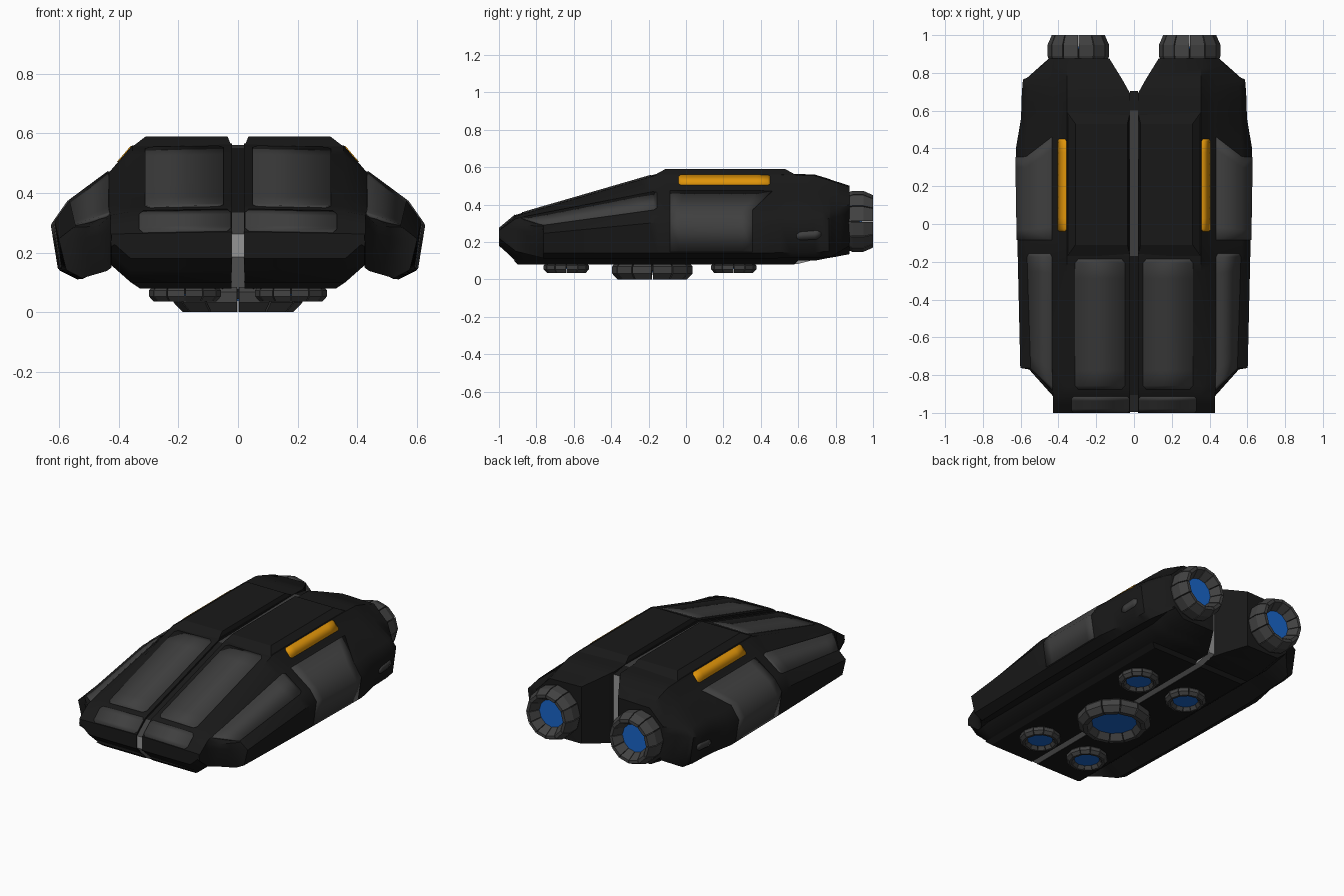
import bpy, bmesh, math
from mathutils import Matrix, Vector

if "Cube" in bpy.data.objects:
    bpy.data.objects.remove(bpy.data.objects["Cube"])


def material(name, r, g, b):
    m = bpy.data.materials.new(name)
    m.diffuse_color = (r, g, b, 1)
    m.use_nodes = True
    m.node_tree.nodes["Principled BSDF"].inputs["Base Color"].default_value = m.diffuse_color
    return m


HULL = material("hull black", 0.0095, 0.0095, 0.0095)
PANEL = material("panel grey", 0.05, 0.05, 0.05)
METAL = material("nozzle grey", 0.055, 0.055, 0.055)
LIGHT = material("spine light grey", 0.3, 0.3, 0.3)
ORANGE = material("marker orange", 0.75, 0.30, 0.003)
BLUE = material("thruster blue", 0.010, 0.13, 0.58)


def finish(name, bm, mats, mirror=True, thick=0, smooth=False):
    bmesh.ops.recalc_face_normals(bm, faces=bm.faces)
    me = bpy.data.meshes.new(name)
    bm.to_mesh(me)
    bm.free()
    for m in mats:
        me.materials.append(m)
    if smooth:
        me.shade_smooth()
        me.set_sharp_from_angle(angle=math.radians(44))
    ob = bpy.data.objects.new(name, me)
    bpy.context.collection.objects.link(ob)
    if thick:
        s = ob.modifiers.new("thickness", 'SOLIDIFY')
        s.thickness, s.offset = thick, 0
    if mirror:
        ob.modifiers.new("mirror", 'MIRROR').use_mirror_merge = False
    return ob


# Hull stations: y, inner x, top z, shoulder z, pod top x/z, pod outer x/z, pod low z, belly z
STATIONS = [
    (-1.00, .02, .27, .262, .425, .258, .425, .255, .25, .18),
    (-.91, .02, .345, .325, .43, .29, .43, .265, .18, .10),
    (-.77, .02, .386, .353, .55, .285, .555, .245, .145, .10),
    (-.762, .02, .388, .355, .55, .287, .602, .246, .142, .10),
    (-.15, .02, .566, .475, .57, .37, .616, .305, .14, .10),
    (.40, .02, .566, .475, .57, .37, .625, .29, .14, .10),
    (.56, .02, .565, .47, .565, .37, .598, .295, .145, .10),
    (.69, .02, .56, .465, .56, .37, .594, .31, .145, .10),
    (.765, .062, .537, .45, .55, .365, .588, .325, .15, .115),
    (.775, .068, .533, .448, .55, .364, .565, .325, .15, .116),
    (.875, .13, .50, .42, .45, .40, .452, .36, .21, .135),
]


def ring(y):
    """Half cross-section of the hull at y, from inner top round to inner bottom."""
    for a, b in zip(STATIONS, STATIONS[1:]):
        if y <= b[0]:
            break
    t = (y - a[0]) / (b[0] - a[0])
    _, x0, zt, z2, x3, z3, x4, z4, z5, zb = [p + (q - p) * t for p, q in zip(a, b)]
    pts = [(x0, zt), (.355, zt - .006), (.428, z2), (x3, z3), (x4, z4), (max(.425, x4 - .025), z5),
           (max(.425, x3 - .03), z5 - .03), (.428, zb + .06), (.36, zb), (x0, zb)]
    return [Vector((x, y, z)) for x, z in pts]


def surface(y, u):
    r = ring(y)
    i = min(int(u), len(r) - 2)
    return r[i].lerp(r[i + 1], u - i)


def grid(bm, rows, closed=False):
    vs = [[bm.verts.new(p) for p in row] for row in rows]
    n = len(vs[0])
    for a, b in zip(vs, vs[1:]):
        for i in range(n if closed else n - 1):
            j = (i + 1) % n
            bm.faces.new((a[i], a[j], b[j], b[i]))
    return vs


# Main hull, one half mirrored
bm = bmesh.new()
ys = [STATIONS[0][0]]
for a, b in zip(STATIONS, STATIONS[1:]):
    n = max(1, round((b[0] - a[0]) / .05))
    ys += [a[0] + (b[0] - a[0]) * k / n for k in range(1, n + 1)]
vs = grid(bm, [ring(y) for y in ys], closed=True)
bm.faces.new(vs[0])
bm.faces.new(vs[-1])
finish("hull", bm, [HULL], smooth=True)


def plate(name, mat, u0, u1, at_u0, at_u1, cut_y=.02, cut_u=.08, taper=None, thick=.009):
    """Thin panel lying on the hull; at_u0 / at_u1 are its y ranges on both edges."""
    us = [u0] + [k for k in range(10) if u0 + .01 < k < u1 - .01] + [u1]
    c = cut_y / (at_u0[1] - at_u0[0])
    ts = [0, c] + [c + (1 - 2 * c) * k / 8 for k in range(1, 8)] + [1 - c, 1] if c else [k / 8 for k in range(9)]
    rows = []
    for t in ts:
        shrink = cut_u if c and t in (0, 1) else 0
        row = []
        for u in us:
            f = min(1, (u - u0) / (taper or u1 - u0))
            lo = at_u0[0] + (at_u1[0] - at_u0[0]) * f
            hi = at_u0[1] + (at_u1[1] - at_u0[1]) * f
            uu = min(max(u, u0 + shrink), u1 - shrink)
            row.append(surface(lo + (hi - lo) * t, uu))
        rows.append(row)
    bm = bmesh.new()
    grid(bm, rows)
    finish(name, bm, [mat], thick=thick, smooth=True)


plate("windshield", PANEL, .085, .87, (-.875, -.185), (-.875, -.185), cut_u=.05)
plate("nose_panel", PANEL, .01, .93, (-.998, -.912), (-.998, -.912), cut_y=.014, cut_u=.04)
plate("front_side_panel", PANEL, 2.04, 2.96, (-.88, -.155), (-.78, -.155))
plate("side_panel", PANEL, 2.04, 4.96, (-.085, .46), (-.085, .355), cut_y=0, taper=.96)
plate("marker_strip", ORANGE, 1.03, 1.66, (-.04, .45), (-.04, .45), cut_y=.012, cut_u=.1, thick=.006)
plate("side_vent", PANEL, 4.3, 4.58, (.59, .72), (.59, .72))


# Raised roof and belly slabs with sloped rims
def slab(name, z0, rect0, z1, rect1):
    bm = bmesh.new()
    rows = [[(x0, y0, z), (x1, y0, z), (x1, y1, z), (x0, y1, z)]
            for z, (x0, x1, y0, y1) in ((z0, rect0), (z1, rect1))]
    vs = grid(bm, rows, closed=True)
    bm.faces.new(vs[0])
    bm.faces.new(vs[1])
    finish(name, bm, [HULL])


slab("roof_slab", .557, (.022, .353, -.17, .59), .59, (.035, .31, -.11, .53))
slab("belly_slab", .10, (.021, .36, -.92, .60), .08, (.022, .33, -.90, .58))

# Spine filling the gap between the halves: grey on the roof and nose, dark between, light elsewhere
bm = bmesh.new()
profile = [(-.996, .185), (-.996, .262), (-.905, .334), (-.17, .55), (.60, .562), (.705, .545),
           (.705, .11), (.60, .083), (-.90, .083)]
vs = grid(bm, [[(x, y, z) for y, z in profile] for x in (-.021, .021)], closed=True)
for v in vs:
    bm.faces.new(v)
bm.normal_update()
for f in bm.faces:
    c = f.calc_center_median()
    if len(f.verts) == 4 and c.z > .25 and not .69 < c.y:
        f.material_index = 1 if c.y < -.9 or -.17 < c.y < .6 else 2
finish("spine", bm, [LIGHT, PANEL, HULL], mirror=False)


# Thruster nozzles: separate petals round a core with a glowing disc
def nozzle(name, place, R, d, mirror=True, n=12, throat=.55):
    prof = [(.92, -.1), (1, .15), (1, .6), (.86, 1), (.74, 1), (throat, .5), (throat, -.1)]
    bm = bmesh.new()
    half = math.pi / n * .94
    for k in range(n):
        mid = 2 * math.pi * (k + .5) / n
        rows = [[(R * r * math.cos(a), R * r * math.sin(a), d * h) for r, h in prof]
                for a in (mid - half, mid + half)]
        vs = grid(bm, rows, closed=True)
        bm.faces.new(vs[0])
        bm.faces.new(vs[1])
    bm.transform(place)
    finish(name + "_petals", bm, [METAL], mirror)
    for part, mat, r, h in (("_core", HULL, .93, .45), ("_glow", BLUE, throat + .03, .54)):
        bm = bmesh.new()
        bmesh.ops.create_cone(bm, cap_ends=True, segments=24, radius1=R * r, radius2=R * r, depth=d * h,
                              matrix=Matrix.Translation((0, 0, d * h / 2)))
        bm.transform(place)
        finish(name + part, bm, [mat], mirror)


back = Matrix.Rotation(-math.pi / 2, 4, 'X')
down = Matrix.Rotation(math.pi, 4, 'X')
nozzle("main_engine", Matrix.Translation((.295, .87, .31)) @ back, .163, .13, throat=.52)
nozzle("belly_thruster", Matrix.Translation((0, -.18, .08)) @ down, .216, .08, mirror=False, throat=.6)
for label, y in (("front", -.64), ("rear", .255)):
    nozzle(label + "_lift_thruster", Matrix.Translation((.178, y, .08)) @ down, .121, .045, throat=.6)
